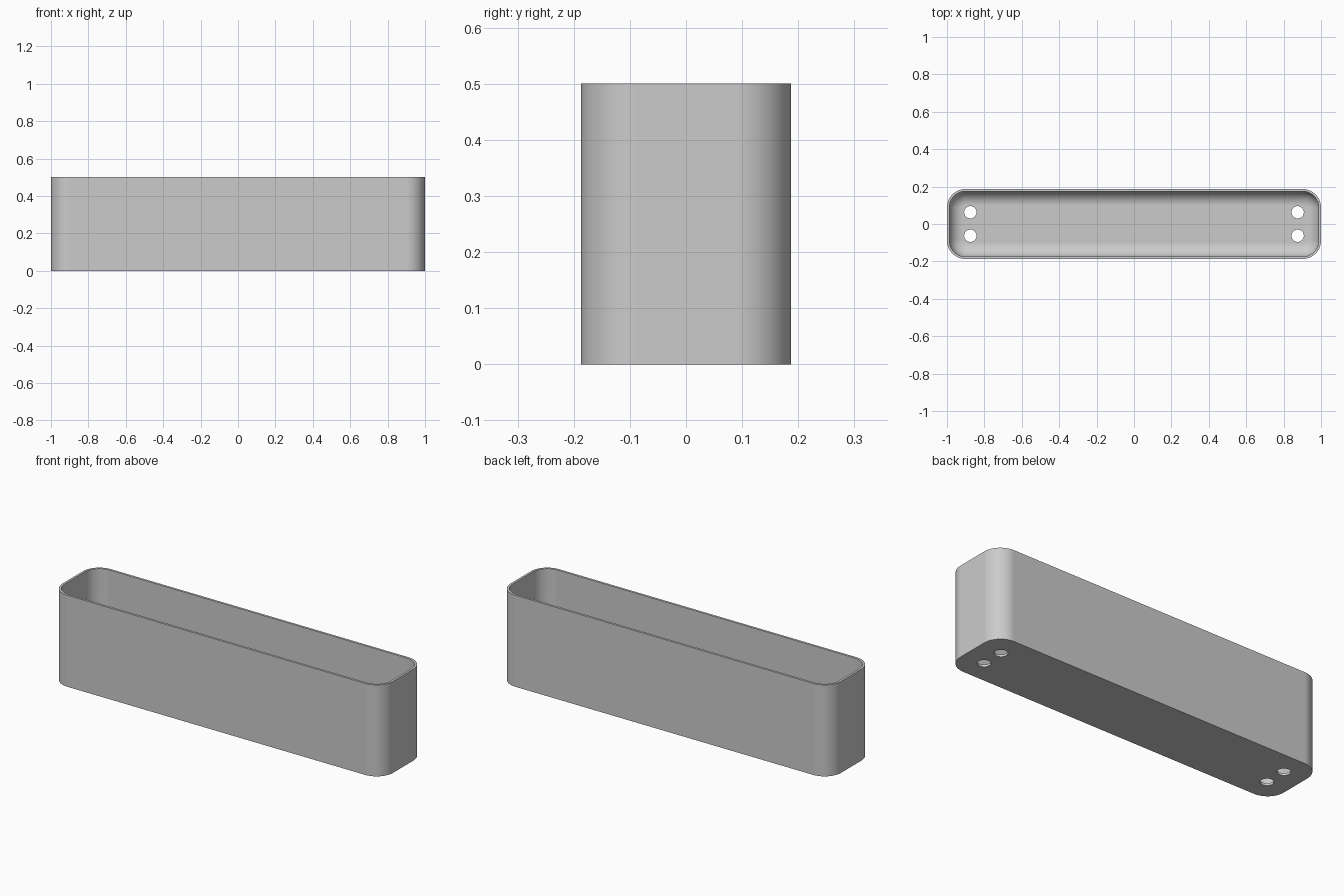
import bpy, bmesh
from math import cos, sin, pi

HALF_X, HALF_Y, HEIGHT = 1.0, 0.1875, 0.5
CORNER, WALL, FILLET = 0.1, 0.0125, 0.075
CORNER_STEPS, FILLET_STEPS = 12, 10

cube = bpy.data.objects.get("Cube")
if cube:
    bpy.data.objects.remove(cube, do_unlink=True)

grey = bpy.data.materials.new("light grey")
grey.use_nodes = True
colour = (0.6, 0.6, 0.6, 1)
grey.diffuse_color = colour
grey.node_tree.nodes["Principled BSDF"].inputs["Base Color"].default_value = colour


def rounded_ring(bm, inset, z):
    """Ring of vertices along a rounded rectangle, shrunk by inset."""
    r = CORNER - inset
    ring = []
    for quarter, (sx, sy) in enumerate([(1, 1), (-1, 1), (-1, -1), (1, -1)]):
        for i in range(CORNER_STEPS + 1):
            a = (quarter + i / CORNER_STEPS) * pi / 2
            ring.append(bm.verts.new((sx * (HALF_X - CORNER) + r * cos(a),
                                      sy * (HALF_Y - CORNER) + r * sin(a), z)))
    return ring


# Tray shell: outside wall, rim, inside wall, rounded transition to the floor
profile = [(0, 0), (0, HEIGHT), (WALL, HEIGHT)]
for i in range(FILLET_STEPS + 1):
    a = i / FILLET_STEPS * pi / 2
    profile.append((WALL + FILLET * (1 - cos(a)), WALL + FILLET * (1 - sin(a))))

bm = bmesh.new()
rings = [rounded_ring(bm, inset, z) for inset, z in profile]
for low, high in zip(rings, rings[1:]):
    for i in range(len(low)):
        j = (i + 1) % len(low)
        bm.faces.new((low[i], low[j], high[j], high[i]))
bm.faces.new(rings[0][::-1])
bm.faces.new(rings[-1])
bmesh.ops.recalc_face_normals(bm, faces=bm.faces)
mesh = bpy.data.meshes.new("tray")
bm.to_mesh(mesh)
bm.free()
mesh.materials.append(grey)
tray = bpy.data.objects.new("tray", mesh)
bpy.context.collection.objects.link(tray)

# Two mounting holes through the floor at each end
cutters = []
for sx in (-1, 1):
    for sy in (-1, 1):
        bpy.ops.mesh.primitive_cylinder_add(vertices=32, radius=0.033, depth=0.1,
                                            location=(sx * 0.875, sy * 0.0625, 0))
        cutter = bpy.context.object
        cutter.name = "hole_cutter"
        cutter.hide_render = True
        cutter.data.materials.append(grey)
        cut = tray.modifiers.new("hole", 'BOOLEAN')
        cut.operation, cut.solver, cut.object = 'DIFFERENCE', 'EXACT', cutter
        cutters.append(cutter)

bpy.ops.object.select_all(action='DESELECT')
tray.select_set(True)
bpy.context.view_layer.objects.active = tray
for name in [m.name for m in tray.modifiers]:
    bpy.ops.object.modifier_apply(modifier=name)
for cutter in cutters:
    bpy.data.objects.remove(cutter, do_unlink=True)

# Smooth curves with crisp edges
bpy.ops.object.shade_smooth_by_angle(angle=pi / 6)
normals = tray.modifiers.new("even_normals", 'WEIGHTED_NORMAL')
normals.keep_sharp = True
